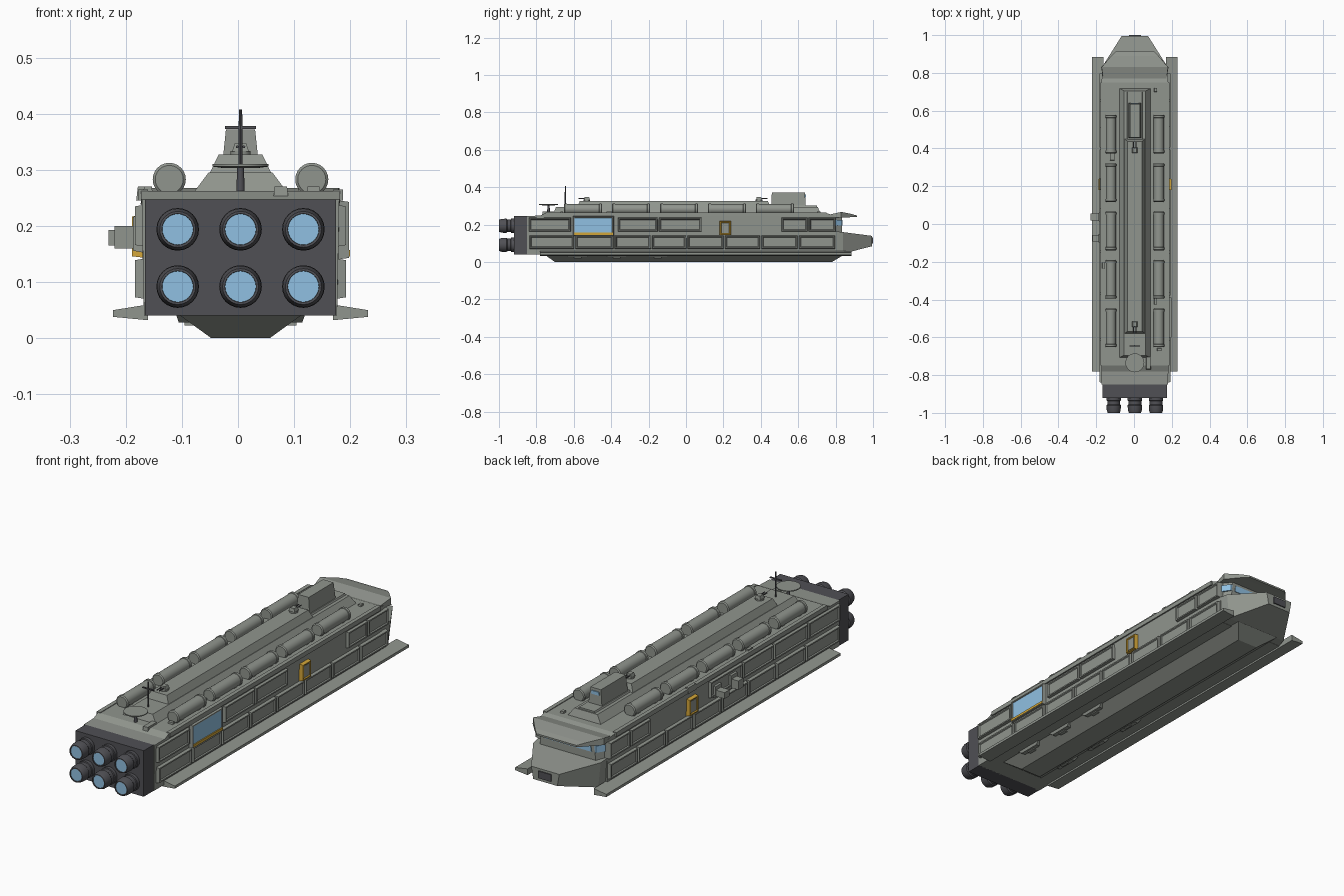
import bpy, bmesh, math

CX = 0.0045  # ship centreline (side pods on the left shift the bounds)


def material(name, r, g, b):
    m = bpy.data.materials.new(name)
    m.diffuse_color = (r, g, b, 1)
    return m


HULL = material("hull_grey_green", 0.28, 0.30, 0.27)
DARK = material("engine_dark", 0.08, 0.08, 0.09)
BLUE = material("glow_blue", 0.28, 0.53, 0.76)
GOLD = material("trim_yellow", 0.65, 0.38, 0.04)


def loft(name, rings, mat=HULL):
    """Skin a list of equal-length point rings and cap both ends."""
    bm = bmesh.new()
    vs = [[bm.verts.new((x + CX, y, z)) for x, y, z in r] for r in rings]
    n = len(rings[0])
    for a, b in zip(vs, vs[1:]):
        for i in range(n):
            j = (i + 1) % n
            bm.faces.new((a[i], a[j], b[j], b[i]))
    bm.faces.new(vs[0][::-1])
    bm.faces.new(vs[-1])
    bmesh.ops.recalc_face_normals(bm, faces=bm.faces)
    me = bpy.data.meshes.new(name)
    bm.to_mesh(me)
    bm.free()
    me.materials.append(mat)
    ob = bpy.data.objects.new(name, me)
    bpy.context.collection.objects.link(ob)
    return ob


def rect_z(x0, x1, y0, y1, z):
    return [(x0, y0, z), (x1, y0, z), (x1, y1, z), (x0, y1, z)]


def rect_y(w0, w1, z0, z1, y):
    return [(-w0, y, z0), (w0, y, z0), (w1, y, z1), (-w1, y, z1)]


def rect_x(x, y0, y1, z0, z1):
    return [(x, y0, z0), (x, y1, z0), (x, y1, z1), (x, y0, z1)]


def box(name, x0, x1, y0, y1, z0, z1, mat=HULL, tx=0, ty=0):
    """Box whose top can be drawn in by tx, ty."""
    return loft(name, [rect_z(x0, x1, y0, y1, z0),
                       rect_z(x0 + tx, x1 - tx, y0 + ty, y1 - ty, z1)], mat)


def turned(name, c, profile, axis, mat=HULL, n=24):
    """Round part from (position, radius) pairs along the y or z axis."""
    rings = []
    for t, r in profile:
        ring = []
        for k in range(n):
            a = 2 * math.pi * k / n
            u, v = r * math.cos(a), r * math.sin(a)
            ring.append((c[0] + u, t, c[1] + v) if axis == 'y' else (c[0] + u, c[1] + v, t))
        rings.append(ring)
    ob = loft(name, rings, mat)
    bpy.context.view_layer.objects.active = ob
    ob.select_set(True)
    bpy.ops.object.shade_smooth_by_angle(angle=math.radians(35))
    ob.select_set(False)
    return ob


def panel(name, s, y0, y1, z0, z1, out=0.188, rim=0.009, mat=HULL):
    """Raised side panel with a recessed centre; s picks the side."""
    b, d = 0.003, 0.005
    loft(name, [rect_x(s * 0.17, y0, y1, z0, z1),
                rect_x(s * out, y0 + b, y1 - b, z0 + b, z1 - b),
                rect_x(s * out, y0 + rim, y1 - rim, z0 + rim, z1 - rim),
                rect_x(s * (out - d), y0 + rim + b, y1 - rim - b, z0 + rim + b, z1 - rim - b)], mat)


# Main hull with lowered stern roof
loft("hull", [rect_y(0.172, 0.176, 0.04, 0.247, -0.85),
              rect_y(0.172, 0.177, 0.04, 0.248, -0.78),
              rect_y(0.172, 0.177, 0.04, 0.262, -0.75),
              rect_y(0.172, 0.177, 0.04, 0.262, 0.75),
              rect_y(0.172, 0.172, 0.04, 0.245, 0.80)])
for s in (-1, 1):
    x0, x1 = sorted((s * 0.165, s * 0.183))
    box("roof_edge", x0, x1, -0.75, 0.75, 0.245, 0.265)
    # Side skirt
    loft("side_skirt", [[(s * 0.165, y, 0.06), (s * 0.227, y, 0.05),
                         (s * 0.227, y, 0.038), (s * 0.165, y, 0.032)] for y in (-0.78, 0.885)])

# Keel and belly fittings
loft("keel", [rect_z(-0.11, 0.11, -0.76, 0.85, 0.042), rect_z(-0.052, 0.052, -0.70, 0.78, 0)])
for s in (-1, 1):
    for y in (-0.58, -0.37, -0.15):
        a, b = sorted((s * 0.085, s * 0.115))
        loft("belly_fitting", [rect_z(a, b, y - 0.07, y + 0.07, 0.042),
                               rect_z(a + 0.005, b - 0.005, y - 0.05, y + 0.05, 0.028)])
        box("belly_pin", s * 0.088 - 0.012, s * 0.088 + 0.012, y - 0.02, y + 0.02, 0.023, 0.03)

# Bow, bow port, cockpit and visor
loft("bow", [rect_y(0.165, 0.172, 0.04, 0.165, 0.79),
             rect_y(0.155, 0.168, 0.045, 0.16, 0.84),
             rect_y(0.06, 0.07, 0.085, 0.14, 0.995)])
loft("bow_port", [rect_y(0.032, 0.032, 0.098, 0.13, y) for y in (0.97, 1.0)], DARK)
loft("cockpit", [rect_y(0.165, 0.165, 0.155, 0.245, 0.79), rect_y(0.14, 0.13, 0.155, 0.245, 0.835)])
loft("cockpit_window", [rect_y(0.12, 0.115, 0.195, 0.225, y) for y in (0.82, 0.838)], BLUE)
for s in (-1, 1):
    loft("cockpit_side_window", [[(s * 0.168, 0.795, z), (s * 0.141, 0.835, z), (s * 0.13, 0.835, z),
                                  (s * 0.15, 0.795, z)] for z in (0.195, 0.225)], BLUE)
loft("visor", [rect_y(0.165, 0.165, 0.240, 0.250, 0.75),
               rect_y(0.178, 0.176, 0.238, 0.268, 0.83),
               rect_y(0.125, 0.125, 0.240, 0.256, 0.89),
               rect_y(0.10, 0.10, 0.240, 0.248, 0.915)])

# Roof superstructure and bridge tower
box("lower_deck", -0.087, 0.087, -0.71, 0.72, 0.255, 0.295, tx=0.03, ty=0.015)
box("upper_deck", -0.055, 0.055, -0.58, 0.45, 0.294, 0.327, tx=0.016, ty=0.012)
box("bridge_foot", -0.042, 0.042, 0.43, 0.70, 0.294, 0.302, tx=0.004)
box("bridge_tower", -0.034, 0.034, 0.455, 0.64, 0.295, 0.372, tx=0.008, ty=0.004)
loft("bridge_window", [rect_y(0.02, 0.018, 0.345, 0.36, y) for y in (0.62, 0.641)], BLUE)

# Roof tanks
for s in (-1, 1):
    for i in range(5):
        y = -0.55 + 0.2565 * i
        h = 0.102
        turned("roof_tank", (s * 0.127, 0.283),
               [(y - h, 0.025), (y - h + 0.004, 0.0295), (y - h + 0.015, 0.0295), (y - h + 0.016, 0.027),
                (y + h - 0.016, 0.027), (y + h - 0.015, 0.0295), (y + h - 0.004, 0.0295), (y + h, 0.025)], 'y')
        for e in (-0.06, 0.06):
            box("tank_saddle", s * 0.127 - 0.02, s * 0.127 + 0.02, y + e - 0.01, y + e + 0.01, 0.255, 0.272)

# Small turrets on the upper deck
for y, d in ((-0.53, -1), (0.39, 1)):
    turned("turret_base", (0, y), [(0.32, 0.018), (0.334, 0.018)], 'z', n=12)
    box("turret_head", -0.015, 0.015, y - 0.015, y + 0.015, 0.333, 0.348, tx=0.005, ty=0.003)
    for x in (-0.006, 0.006):
        turned("turret_barrel", (x, 0.341), [(y, 0.0025), (y + d * 0.045, 0.0025)], 'y', DARK, 8)

# Dish and mast
turned("dish_post", (0, -0.735), [(0.245, 0.008), (0.305, 0.006)], 'z', DARK, 12)
turned("dish", (0, -0.735), [(0.303, 0.03), (0.306, 0.05), (0.310, 0.05)], 'z')
turned("mast", (0, -0.645), [(0.28, 0.004), (0.408, 0.003)], 'z', DARK, 8)
box("mast_crossbar", -0.028, 0.028, -0.648, -0.642, 0.373, 0.378, DARK)

# Roof clutter
for x, y, w, l in ((0.11, 0.71, 0.01, 0.012), (-0.12, 0.355, 0.014, 0.02), (-0.165, -0.22, 0.01, 0.018),
                   (0.11, -0.41, 0.01, 0.018), (0.13, -0.665, 0.014, 0.01), (0.072, -0.735, 0.014, 0.035),
                   (-0.176, 0.21, 0.01, 0.03)):
    box("roof_hatch", x - w, x + w, y - l, y + l, 0.245, 0.27, tx=0.003, ty=0.003)

# Side panels on both flanks
LOWER = (-0.84, -0.595, -0.385, -0.185, 0.005, 0.205, 0.40, 0.60, 0.80)
UPPER = [(-0.84, -0.615), (-0.365, -0.15), (-0.145, 0.085), (0.51, 0.65), (0.655, 0.80)]
for s in (-1, 1):
    for a, b in zip(LOWER, LOWER[1:]):
        panel("lower_panel", s, a + 0.003, b - 0.003, 0.07, 0.142)
    for a, b in UPPER + ([(-0.61, -0.37)] if s < 0 else []):
        panel("upper_panel", s, a, b, 0.163, 0.238)
    # Airlock door in its yellow frame
    panel("door_frame", s, 0.178, 0.242, 0.143, 0.22, 0.193, 0.008, GOLD)
    loft("door_leaf", [rect_x(s * x, 0.19, 0.23, 0.155, 0.208) for x in (0.175, 0.190)])

# Hangar bay on the right flank
panel("hangar_frame", 1, -0.605, -0.385, 0.14, 0.246, 0.193, 0.008)
loft("hangar_field", [rect_x(x, -0.595, -0.395, 0.157, 0.237) for x in (0.17, 0.190)], BLUE)
loft("hangar_sill", [rect_x(x, -0.60, -0.39, 0.146, 0.157) for x in (0.17, 0.195)], GOLD)

# Equipment pods on the left flank
for y, x, z0, z1 in ((0.037, -0.235, 0.165, 0.193), (-0.075, -0.225, 0.16, 0.20)):
    loft("side_pod", [rect_x(-0.17, y - 0.018, y + 0.018, z0, z1), rect_x(x, y - 0.018, y + 0.018, z0, z1)])
    loft("pod_mount", [rect_x(-0.17, y - 0.026, y + 0.026, z0 - 0.008, z1 + 0.02),
                       rect_x(-0.192, y - 0.022, y + 0.022, z0 - 0.004, z1 + 0.016)])

# Engine block and six nozzles
loft("engine_block", [rect_y(0.170, 0.170, 0.04, 0.247, y) for y in (-0.92, -0.845)], DARK)
for x in (-0.112, 0, 0.112):
    for z in (0.092, 0.194):
        turned("engine_nozzle", (x, z),
               [(-0.91, 0.038), (-0.935, 0.038), (-0.937, 0.034), (-0.955, 0.034), (-0.96, 0.038),
                (-0.985, 0.037), (-1.0, 0.032), (-1.0, 0.028), (-0.993, 0.027)], 'y', DARK)
        turned("engine_glow", (x, z), [(-0.99, 0.0275), (-0.997, 0.0275)], 'y', BLUE)
